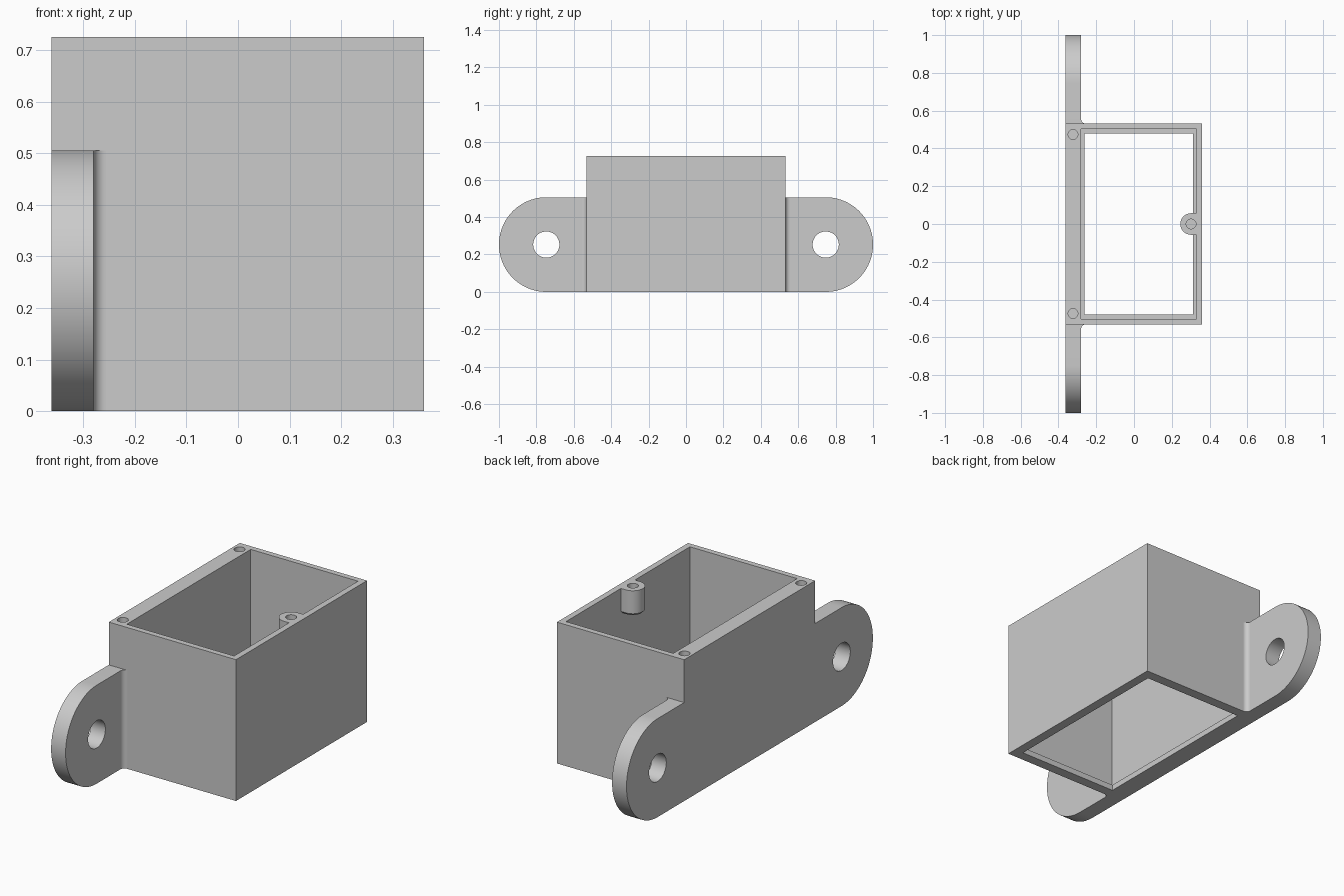
import bpy, bmesh
from math import pi, sin, cos, radians

cube = bpy.data.objects.get("Cube")
if cube:
    bpy.data.objects.remove(cube, do_unlink=True)

grey = bpy.data.materials.new("plain grey")
grey.use_nodes = True
grey.diffuse_color = (0.6, 0.6, 0.6, 1)
grey.node_tree.nodes["Principled BSDF"].inputs["Base Color"].default_value = (0.6, 0.6, 0.6, 1)

# Main dimensions
X0, X1, Y, H = -0.362, 0.361, 0.532, 0.726
PLATE_X = -0.28           # inner face of the thick mounting wall
TAB_R, TAB_Y = 0.253, 0.747


def arc(cx, cy, r, a0, a1, n):
    angles = [radians(a0 + (a1 - a0) * i / n) for i in range(n + 1)]
    return [(cx + r * cos(a), cy + r * sin(a)) for a in angles]


def circle(cx, cy, r, n=48):
    return arc(cx, cy, r, 0, 360, n)[:-1]


def rect(x0, x1, y0, y1):
    return [(x0, y0), (x1, y0), (x1, y1), (x0, y1)]


def prism(name, profile, lo, hi, axis="z"):
    """Extrude a profile along z (x, y points) or along x (y, z points)."""
    bm = bmesh.new()
    place = (lambda u, v: (u, v, lo)) if axis == "z" else (lambda u, v: (lo, u, v))
    face = bm.faces.new([bm.verts.new(place(u, v)) for u, v in profile])
    new = bmesh.ops.extrude_face_region(bm, geom=[face])["geom"]
    step = (0, 0, hi - lo) if axis == "z" else (hi - lo, 0, 0)
    bmesh.ops.translate(bm, vec=step, verts=[v for v in new if isinstance(v, bmesh.types.BMVert)])
    bmesh.ops.recalc_face_normals(bm, faces=bm.faces)
    mesh = bpy.data.meshes.new(name)
    bm.to_mesh(mesh)
    bm.free()
    mesh.materials.append(grey)
    obj = bpy.data.objects.new(name, mesh)
    bpy.context.collection.objects.link(obj)
    return obj


def activate(obj):
    bpy.ops.object.select_all(action="DESELECT")
    obj.select_set(True)
    bpy.context.view_layer.objects.active = obj


def cut(obj, cutter):
    mod = obj.modifiers.new("cut", "BOOLEAN")
    mod.operation, mod.solver, mod.object = "DIFFERENCE", "EXACT", cutter
    activate(obj)
    bpy.ops.object.modifier_apply(modifier=mod.name)
    bpy.data.objects.remove(cutter, do_unlink=True)


def smooth(obj):
    activate(obj)
    bpy.ops.object.shade_smooth_by_angle(angle=radians(30))


# Open box with a narrow lip around the bottom opening
box = prism("box_body", rect(X0, X1, -Y, Y), 0, H)
cut(box, prism("cavity", rect(PLATE_X, 0.33, -0.503, 0.503), 0.03, H + 0.1))
cut(box, prism("bottom_opening", rect(-0.263, 0.312, -0.479, 0.479), -0.1, 0.1))
for s in (-1, 1):
    cut(box, prism("screw_hole", circle(-0.323, s * 0.474, 0.026, 32), H - 0.12, H + 0.1))
smooth(box)

# Screw boss on the inner wall, with a chamfered lower end
BX, BR, BZ = 0.302, 0.057, H - 0.13
boss = prism("screw_boss", [(0.33, BR)] + arc(BX, 0, BR, 90, 270, 32) + [(0.33, -BR)], BZ, H)
bm = bmesh.new()
bm.from_mesh(boss.data)
rim = [e for e in bm.edges if all(v.co.z < BZ + 0.001 for v in e.verts)
       and any(v.co.x < 0.32 for v in e.verts)]
bmesh.ops.bevel(bm, geom=rim, offset=0.012, segments=1, affect="EDGES")
bm.to_mesh(boss.data)
bm.free()
cut(boss, prism("boss_hole", circle(BX, 0, 0.026, 32), H - 0.12, H + 0.1))
smooth(boss)

# Rounded mounting tabs with fillets against the box
for s, side in ((-1, "front"), (1, "back")):
    outline = [(s * u, v) for u, v in
               [(Y, 0)] + arc(TAB_Y, TAB_R, TAB_R, -90, 90, 48) + [(Y, 2 * TAB_R)]]
    tab = prism(side + "_mounting_tab", outline, X0, PLATE_X, "x")
    cut(tab, prism("bolt_hole", circle(s * TAB_Y, TAB_R, 0.07), X0 - 0.1, PLATE_X + 0.1, "x"))
    smooth(tab)

    f = 0.024
    corner = [(PLATE_X, s * Y)] + [(x, s * y) for x, y in
                                   arc(PLATE_X + f, Y + f, f, 180, 270, 10)]
    smooth(prism(side + "_tab_fillet", corner, 0, 2 * TAB_R))
